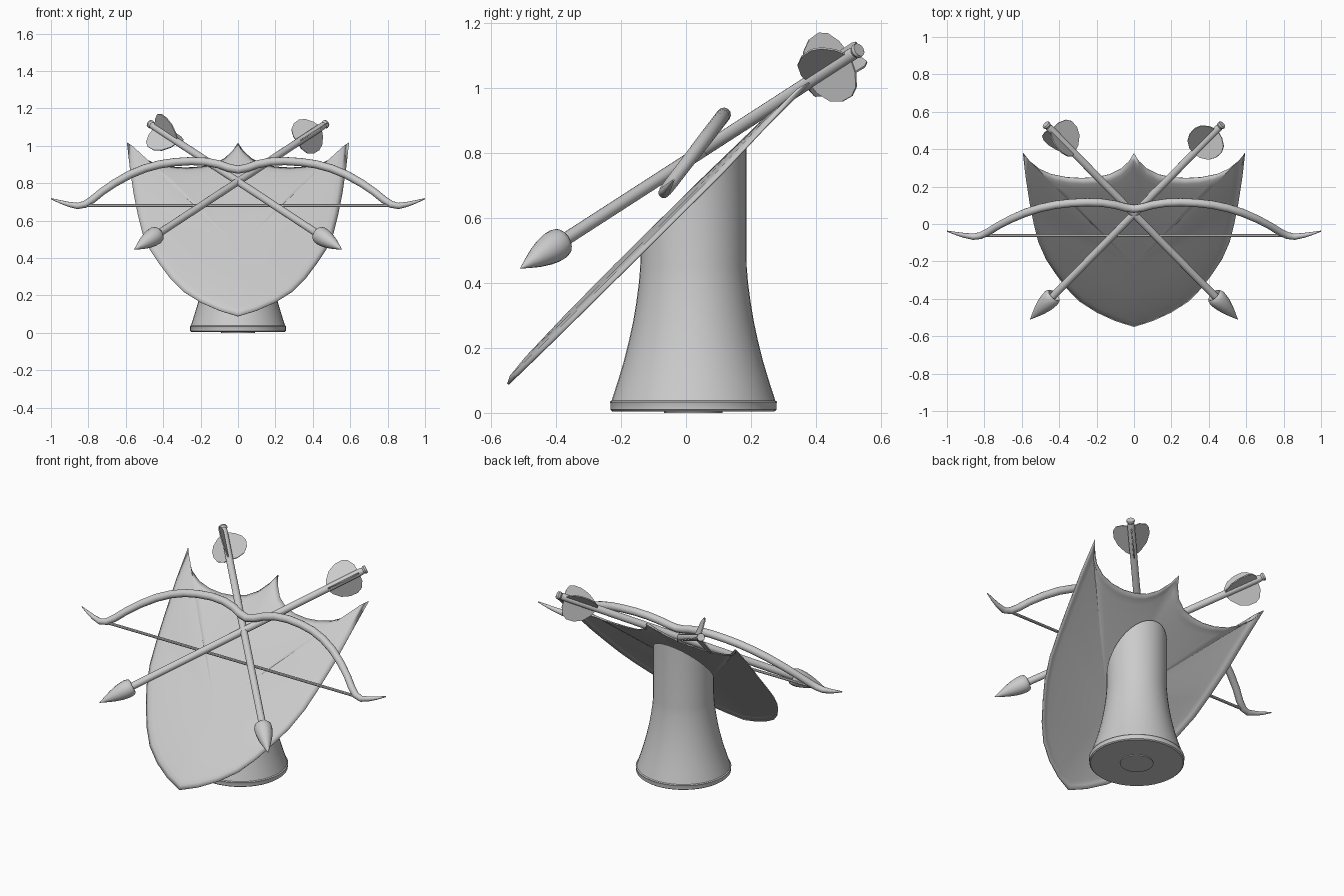
import bpy, bmesh, math
from mathutils import Vector

if "Cube" in bpy.data.objects:
    bpy.data.objects.remove(bpy.data.objects["Cube"])

def finish(name, bm, angle=35):
    bmesh.ops.recalc_face_normals(bm, faces=bm.faces)
    me = bpy.data.meshes.new(name)
    bm.to_mesh(me)
    bm.free()
    ob = bpy.data.objects.new(name, me)
    bpy.context.collection.objects.link(ob)
    bpy.ops.object.select_all(action='DESELECT')
    ob.select_set(True)
    bpy.context.view_layer.objects.active = ob
    bpy.ops.object.shade_smooth_by_angle(angle=math.radians(angle))
    return ob

def bridge(bm, rings, caps=True):
    """Join equal-sized closed rings of vertices with quads."""
    for a, b in zip(rings, rings[1:]):
        n = len(a)
        for i in range(n):
            j = (i + 1) % n
            bm.faces.new((a[i], a[j], b[j], b[i]))
    if caps:
        bm.faces.new(rings[0])
        bm.faces.new(rings[-1])

def tube(name, path, radii, sides=12):
    """Sweep circles along a path of points."""
    bm, rings = bmesh.new(), []
    path = [Vector(p) for p in path]
    for k, (p, r) in enumerate(zip(path, radii)):
        d = (path[min(k + 1, len(path) - 1)] - path[max(k - 1, 0)]).normalized()
        u = d.cross(Vector((0.013, -0.793, 0.61))).normalized()
        v = d.cross(u)
        rings.append([bm.verts.new(p + r * (u * math.cos(t) + v * math.sin(t)))
                      for t in (2 * math.pi * i / sides for i in range(sides))])
    bridge(bm, rings)
    return finish(name, bm)

def spin(name, start, axis, profile, sides=16):
    """Lathe (distance, radius) pairs around an axis."""
    u = axis.orthogonal().normalized()
    v = axis.cross(u)
    bm = bmesh.new()
    rings = [[bm.verts.new(start + axis * t + r * (u * math.cos(a) + v * math.sin(a)))
              for a in (2 * math.pi * i / sides for i in range(sides))] for t, r in profile]
    bridge(bm, rings)
    return finish(name, bm)

# Pedestal: flared round column, cut off at the slope of the shield
bm, rings, sides, cy = bmesh.new(), [], 40, 0.023
for z, r in [(0.005, .25), (0.01, .256), (.03, .256), (.034, .258), (.038, .252), (.1, .232), (.16, .214),
             (.22, .199), (.28, .186), (.34, .176), (.40, .168), (.45, .164), (None, .163)]:
    ring = []
    for i in range(sides):
        a = 2 * math.pi * i / sides
        y = cy + r * math.sin(a)
        ring.append(bm.verts.new((r * math.cos(a), y, y + .628 if z is None else z)))
    rings.append(ring)
bridge(bm, rings)
finish("pedestal", bm)
bm = bmesh.new()
bmesh.ops.create_cone(bm, cap_ends=True, segments=24, radius1=.09, radius2=.09, depth=.01)
bmesh.ops.translate(bm, verts=bm.verts, vec=(0, cy, .005))
finish("base_foot", bm)

# Shield: domed thin sheet lying on a 45 degree slope
half = [(.025, .338), (.07, .295), (.13, .265), (.2, .25), (.28, .245), (.36, .25), (.44, .266),
        (.51, .296), (.56, .335), (.594, .38), (.578, .25), (.557, .11), (.535, 0), (.51, -.1),
        (.47, -.19), (.42, -.265), (.36, -.345), (.29, -.415), (.2, -.472), (.1, -.517)]
outline = [(0, .378)] + half + [(0, -.548)] + [(-x, y) for x, y in reversed(half)]
normal, c = Vector((0, -1, 1)).normalized(), -.2
def on_slope(x, y, h):
    return Vector((x, y, y + .636)) + normal * h
bm, rings = bmesh.new(), []
for s, h in [(1, 0), (.95, .012), (.9, .014), (.8, .019), (.45, .024)]:
    rings.append([bm.verts.new(on_slope(x * s, c + (y - c) * s, h - (.012 * abs(x) if y < .2 else 0)))
                  for x, y in outline])
bridge(bm, rings, caps=False)
mid = bm.verts.new(on_slope(0, c, .026))
for i, v in enumerate(rings[-1]):
    bm.faces.new((v, rings[-1][(i + 1) % len(outline)], mid))
shield = finish("shield", bm)
mod = shield.modifiers.new("thickness", 'SOLIDIFY')
mod.thickness, mod.offset = .006, 0

# Bow: mirrored recurve path in a slanted plane, tapering at the tips
limb = [(.05, .882, .022), (.1, .9, .022), (.17, .914, .022), (.25, .918, .022), (.34, .912, .022),
        (.42, .9, .022), (.5, .878, .022), (.58, .845, .022), (.66, .8, .021), (.73, .752, .02),
        (.78, .711, .02), (.82, .686, .019), (.86, .678, .017), (.91, .688, .013), (.95, .7, .009), (1, .717, .003)]
full = [(-x, z, r) for x, z, r in reversed(limb)] + [(0, .872, .022)] + limb
tube("bow", [(x, (z - .686) / 1.3 - .062, z) for x, z, r in full], [r for x, z, r in full])
tube("bow_string", [(-.83, -.062, .68), (.83, -.062, .68)], [.008, .008], 8)

# Arrows: shaft, socketed head and three leaf-shaped feathers each
leaf = [(-.11, .0), (-.095, .045), (-.06, .088), (-.015, .11), (.03, .112), (.06, .095), (.08, .055), (.085, 0)]
def arrow(side, name, fin):
    tip = Vector((-.555 * side, -.51, .445))
    a = Vector((.472 * side, .533, 1.118)) - tip
    length = a.length
    a.normalize()
    spin(name + "_shaft", tip, a, [(.1, .02), (length - .03, .02), (length - .02, .017),
                                   (length - .01, .023), (length, .021)])
    spin(name + "_head", tip, a, [(0, .001), (.04, .017), (.08, .032), (.12, .043), (.15, .048),
                                  (.175, .049), (.192, .045), (.2, .037), (.17, .021)])
    u = (fin - a * fin.dot(a)).normalized()
    w = a.cross(u)
    for k in range(3):
        t = 2 * math.pi * k / 3
        d = u * math.cos(t) + w * math.sin(t)
        n = a.cross(d) * .003
        bm = bmesh.new()
        mid = tip + a * (.92 * length)
        bridge(bm, [[bm.verts.new(mid + a * p + d * r + n * s) for p, r in leaf] for s in (-1, 1)])
        finish(f"{name}_feather_{k + 1}", bm)

arrow(1, "right_arrow", Vector((.54, -.76, .36)))
arrow(-1, "left_arrow", Vector((-.02, -.56, .83)))
